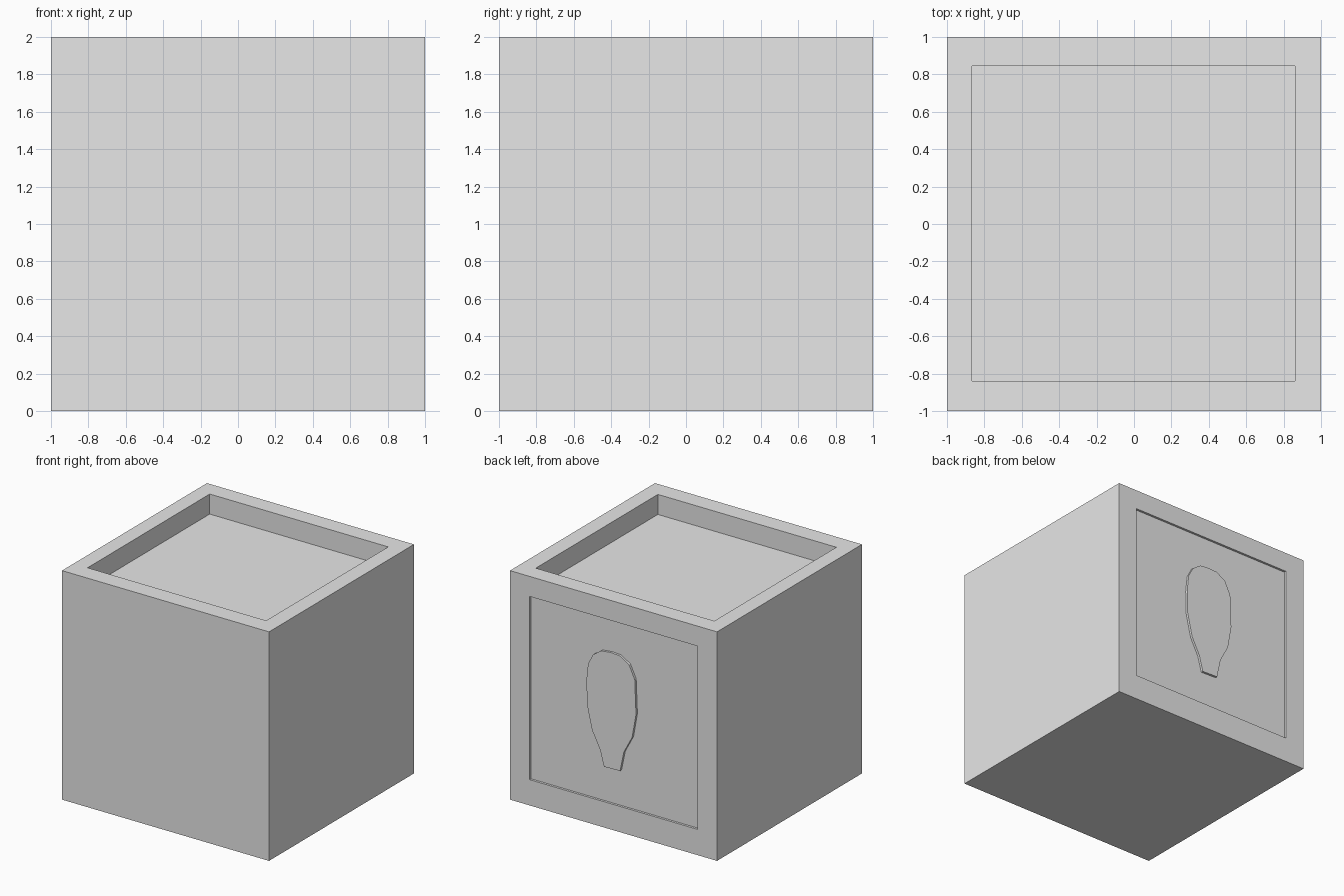
import bpy
import bmesh
from mathutils import Vector

if "Cube" in bpy.data.objects:
    bpy.data.objects.remove(bpy.data.objects["Cube"], do_unlink=True)

grey = bpy.data.materials.new("plain grey")
grey.use_nodes = True
grey.diffuse_color = (0.8, 0.8, 0.8, 1)
grey.node_tree.nodes["Principled BSDF"].inputs["Base Color"].default_value = (0.8, 0.8, 0.8, 1)

PANEL_DEPTH = 0.02


def add_object(name, bm):
    bmesh.ops.recalc_face_normals(bm, faces=bm.faces)
    mesh = bpy.data.meshes.new(name)
    bm.to_mesh(mesh)
    bm.free()
    mesh.materials.append(grey)
    obj = bpy.data.objects.new(name, mesh)
    bpy.context.collection.objects.link(obj)
    return obj


def recess(bm, direction, low, high, depth):
    """Sink a rectangle into the side of the box facing the given direction."""
    direction = Vector(direction)
    bm.normal_update()
    face = max(bm.faces, key=lambda f: f.normal.dot(direction))
    bmesh.ops.inset_individual(bm, faces=[face], thickness=0.1)
    for v in face.verts:
        for axis in range(3):
            if direction[axis] == 0:
                v.co[axis] = high[axis] if v.co[axis] > (low[axis] + high[axis]) / 2 else low[axis]
    floor = bmesh.ops.extrude_discrete_faces(bm, faces=[face])["faces"][0]
    bmesh.ops.translate(bm, verts=floor.verts, vec=-direction * depth)


# Box with an open tray on top and a shallow panel on the back
bm = bmesh.new()
bmesh.ops.create_cube(bm, size=2)
bmesh.ops.translate(bm, verts=bm.verts, vec=(0, 0, 1))
recess(bm, (0, 0, 1), (-0.865, -0.84, 0), (0.86, 0.845, 0), 0.175)
recess(bm, (0, 1, 0), (-0.81, 0, 0.225), (0.81, 0, 1.825), PANEL_DEPTH)
add_object("box", bm)

# Raised bulb-shaped relief, level with the panel's rim
outline = [
    (0.12, 1.535), (0.03, 1.545), (-0.06, 1.54), (-0.15, 1.485), (-0.205, 1.37),
    (-0.217, 1.07), (-0.18, 0.86), (-0.1, 0.71), (-0.063, 0.535),
    (0.092, 0.53), (0.13, 0.67), (0.208, 0.82), (0.256, 1.03),
    (0.261, 1.245), (0.246, 1.39), (0.198, 1.48),
]
bm = bmesh.new()
base = bm.faces.new([bm.verts.new((x, 1 - PANEL_DEPTH, z)) for x, z in outline])
side = bmesh.ops.extrude_face_region(bm, geom=[base])["geom"]
bmesh.ops.translate(bm, verts=[g for g in side if isinstance(g, bmesh.types.BMVert)],
                    vec=(0, PANEL_DEPTH, 0))
add_object("back_relief", bm)
